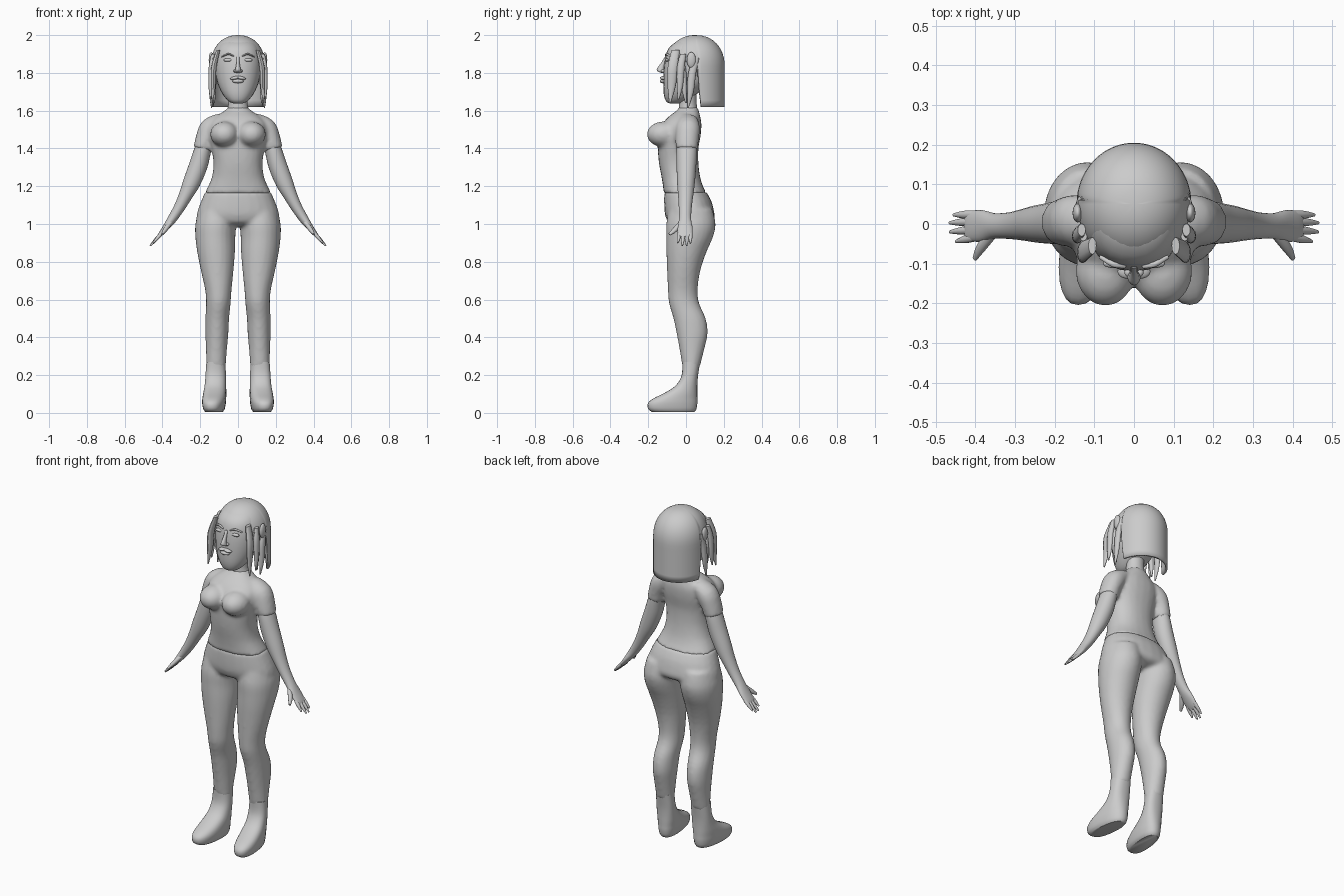
import bpy, bmesh, math
from mathutils import Vector, Matrix

grey = bpy.data.materials.new("clay_grey")
grey.diffuse_color = (0.6, 0.6, 0.6, 1)
BOTH = (1, -1)


def catmull(pts, steps):
    """Smooth a list of rings (x, y, z, radius_a, radius_b)."""
    p = [Vector(q) for q in pts]
    p = [p[0]] + p + [p[-1]]
    out = []
    for i in range(1, len(p) - 2):
        a, b, c, d = p[i - 1:i + 3]
        for k in range(steps):
            t = k / steps
            out.append(0.5 * (2 * b + (c - a) * t + (2 * a - 5 * b + 4 * c - d) * t * t
                              + (3 * b - a - 3 * c + d) * t ** 3))
    return out + [p[-1]]


def loft(bm, pts, sides=(1,), upright=True, n=24, power=2.0, steps=3, shear=0.0):
    """Closed skin over elliptical rings; rings stay level or follow the path."""
    rings = catmull(pts, steps)
    for s in sides:
        rows = []
        for i, r in enumerate(rings):
            c = Vector(r[:3])
            ax, ay = Vector((1, 0, 0)), Vector((0, 1, 0))
            if not upright:
                t = Vector(rings[min(i + 1, len(rings) - 1)][:3]) - Vector(rings[max(i - 1, 0)][:3])
                ax = ay.cross(t).normalized()
                ay = t.cross(ax).normalized()
            row = []
            for j in range(n):
                u = math.tau * j / n
                cu, su = math.cos(u), math.sin(u)
                ca = math.copysign(abs(cu) ** (2 / power), cu) * max(r[3], 0.002)
                sa = math.copysign(abs(su) ** (2 / power), su) * max(r[4], 0.002)
                v = c + ax * ca + ay * sa
                row.append(bm.verts.new((s * (v.x + shear * v.y), v.y, v.z)))
            rows.append(row)
        for a, b in zip(rows, rows[1:]):
            for j in range(n):
                k = (j + 1) % n
                bm.faces.new((a[j], a[k], b[k], b[j]))
        bm.faces.new(rows[0][::-1])
        bm.faces.new(rows[-1])


def level(rows, cx=0.0):
    """Rows (z, half width, front y, back y) to rings."""
    return [(cx, (f + b) / 2, z, w, (b - f) / 2) for z, w, f, b in rows]


def ball(bm, centre, radii, sides=(1,), tilt=0.0):
    for s in sides:
        m = (Matrix.Translation((s * centre[0], centre[1], centre[2]))
             @ Matrix.Rotation(s * tilt, 4, 'Y') @ Matrix.Diagonal((*radii, 1)))
        bmesh.ops.create_uvsphere(bm, u_segments=20, v_segments=12, radius=1, matrix=m)


def finish(name, bm, voxel=0.0, smooth=5):
    bmesh.ops.recalc_face_normals(bm, faces=bm.faces)
    me = bpy.data.meshes.new(name)
    bm.to_mesh(me)
    bm.free()
    me.materials.append(grey)
    ob = bpy.data.objects.new(name, me)
    bpy.context.collection.objects.link(ob)
    bpy.ops.object.select_all(action='DESELECT')
    ob.select_set(True)
    bpy.context.view_layer.objects.active = ob
    bpy.ops.object.shade_smooth_by_angle(angle=math.radians(50))
    if voxel:
        r = ob.modifiers.new("merge", 'REMESH')
        r.mode, r.voxel_size, r.use_smooth_shade = 'VOXEL', voxel, True
        m = ob.modifiers.new("soften", 'SMOOTH')
        m.factor, m.iterations = 0.5, smooth
    return ob


# Shirt: torso, bust and short sleeves merged
bm = bmesh.new()
loft(bm, level([(1.16, .178, -.118, .11), (1.20, .158, -.122, .09), (1.25, .138, -.13, .075),
                (1.32, .13, -.143, .066), (1.40, .14, -.15, .066), (1.47, .155, -.15, .078),
                (1.53, .15, -.125, .082), (1.57, .115, -.09, .075), (1.60, .07, -.05, .068),
                (1.62, .052, -.035, .06)]), power=2.3)
ball(bm, (.072, -.118, 1.475), (.076, .09, .068), BOTH)
loft(bm, [(.09, .012, 1.555, .035, .05), (.145, .01, 1.51, .056, .064),
          (.172, .006, 1.45, .053, .062), (.187, .004, 1.395, .05, .058)], BOTH, upright=False)
finish("shirt", bm, .011)

# Trousers: hips and both legs merged
bm = bmesh.new()
loft(bm, level([(1.17, .174, -.115, .108), (1.12, .196, -.116, .135), (1.06, .217, -.113, .15),
                (1.03, .215, -.105, .152), (1.005, .16, -.09, .13), (.99, .06, -.05, .07)]), power=2.2)
loft(bm, [(x, (f + b) / 2, z, w, (b - f) / 2) for z, x, w, f, b in (
    (1.08, .112, .095, -.09, .14), (1.0, .118, .108, -.105, .157), (.93, .12, .106, -.105, .143),
    (.85, .116, .1, -.104, .108), (.75, .11, .086, -.1, .075), (.65, .104, .07, -.096, .062),
    (.58, .104, .065, -.09, .07), (.5, .11, .063, -.067, .105), (.42, .112, .061, -.05, .115),
    (.34, .114, .056, -.035, .098), (.26, .116, .052, -.022, .078), (.24, .116, .052, -.02, .074))], BOTH)
finish("trousers", bm, .011)

# Feet with ankles
bm = bmesh.new()
loft(bm, level([(.005, .044, -.18, .045), (.02, .054, -.2, .055), (.05, .06, -.202, .06),
                (.075, .061, -.175, .06), (.105, .06, -.115, .06), (.14, .057, -.06, .06),
                (.18, .055, -.03, .062), (.22, .053, -.02, .067), (.27, .05, -.02, .075)], .12),
     BOTH, power=2.4, shear=-.1)
finish("feet", bm)

# Arms and hands
bm = bmesh.new()
loft(bm, [(.16, .006, 1.47, .042, .05), (.187, .004, 1.39, .045, .054), (.21, .002, 1.31, .049, .052),
          (.245, 0, 1.22, .046, .047), (.278, -.002, 1.15, .036, .04), (.312, -.004, 1.085, .029, .034),
          (.35, -.005, 1.025, .024, .032), (.383, -.005, .98, .017, .04),
          (.415, -.005, .94, .011, .038), (.425, -.005, .93, .006, .034)], BOTH, upright=False)
for y0, y1, x, z in ((-.034, -.044, .449, .90), (-.014, -.02, .464, .885),
                     (.006, .003, .465, .885), (.024, .023, .455, .898)):
    loft(bm, [(.405, y0, .95, .009, .011), ((.405 + x) / 2, (y0 + y1) / 2, (.95 + z) / 2, .009, .01),
              (x, y1, z, .004, .004)], BOTH, upright=False, n=10)
loft(bm, [(.355, -.022, 1.01, .012, .014), (.385, -.058, .97, .012, .014),
          (.402, -.088, .945, .005, .007)], BOTH, upright=False, n=10)
finish("arms_and_hands", bm)

# Neck
bm = bmesh.new()
loft(bm, level([(1.56, .075, -.04, .068), (1.61, .056, -.038, .06), (1.65, .05, -.036, .056),
                (1.72, .052, -.036, .058)]))
finish("neck", bm)

# Head
bm = bmesh.new()
loft(bm, level([(1.638, .022, -.085, -.035), (1.65, .05, -.106, 0), (1.69, .083, -.118, .06),
                (1.75, .11, -.12, .12), (1.82, .123, -.118, .15), (1.88, .124, -.11, .165),
                (1.93, .112, -.092, .16), (1.965, .085, -.05, .13), (1.98, .04, 0, .1)]), power=2.2)
finish("head", bm)

# Nose
bm = bmesh.new()
loft(bm, [(0, -.106, 1.885, .008, .006), (0, -.122, 1.85, .009, .012), (0, -.135, 1.82, .014, .02),
          (0, -.128, 1.806, .018, .018), (0, -.12, 1.799, .008, .006)], n=12)
ball(bm, (.015, -.122, 1.81), (.009, .011, .008), BOTH)
finish("nose", bm)

# Lips
bm = bmesh.new()
ball(bm, (.016, -.12, 1.773), (.026, .018, .009), BOTH, .18)
ball(bm, (0, -.122, 1.756), (.03, .017, .011))
finish("lips", bm)

# Eyes and brows
bm = bmesh.new()
ball(bm, (.052, -.1, 1.868), (.026, .011, .009), BOTH)
finish("eyes", bm)
bm = bmesh.new()
loft(bm, [(.022, -.107, 1.888, .003, .005), (.052, -.102, 1.9, .005, .007),
          (.086, -.083, 1.885, .003, .005)], BOTH, upright=False, n=8)
finish("brows", bm)

# Ears
bm = bmesh.new()
ball(bm, (.142, .028, 1.868), (.013, .024, .042), BOTH)
finish("ears", bm)


# Hair cap: open shell, short fringe in front, long panel behind
def hem(a):
    def ease(lo, hi):
        t = min(max((a - lo) / (hi - lo), 0), 1)
        return t * t * (3 - 2 * t)
    return 1.945 - .085 * ease(.5, 1.0) - .24 * ease(1.64, 1.74)


bm = bmesh.new()
N, ROWS = 96, 18
top = bm.verts.new((0, .05, 2.0))
prev = None
for i in range(1, ROWS + 1):
    row = []
    for j in range(N):
        u = math.tau * j / N
        low = hem(min(u, math.tau - u))
        z = 2.0 - (2.0 - low) * (i / ROWS) ** 1.7
        h = max((z - 1.83) / .17, 0)
        r = (1 - h ** 2.2) ** (1 / 2.2)
        row.append(bm.verts.new((.145 * r * math.sin(u), .05 - .155 * r * math.cos(u), z)))
    for j in range(N):
        k = (j + 1) % N
        bm.faces.new((prev[j], row[j], row[k], prev[k]) if prev else (top, row[j], row[k]))
    prev = row
hair = finish("hair_cap", bm)
sol = hair.modifiers.new("thickness", 'SOLIDIFY')
sol.thickness, sol.offset = .012, -1

# Side locks framing the face
bm = bmesh.new()
for x0, y0, z0, x1, y1, z1, w in ((.105, -.055, 1.92, .137, -.085, 1.64, .027),
                                  (.132, -.015, 1.9, .145, -.04, 1.66, .02),
                                  (.134, .055, 1.88, .14, .01, 1.615, .021),
                                  (.128, -.03, 1.88, .125, .0, 1.64, .016)):
    xm, ym, zm = x0 * .3 + x1 * .7, (y0 + y1) / 2, (z0 + z1) / 2
    loft(bm, [(x0, y0, z0, .01, w * .8), (xm, ym, zm + .05, .014, w),
              (xm + .003, ym * .6 + y1 * .4, zm - .05, .012, w * .8), (x1, y1, z1, .003, .004)],
         BOTH, n=12, steps=4)
finish("hair_locks", bm)
